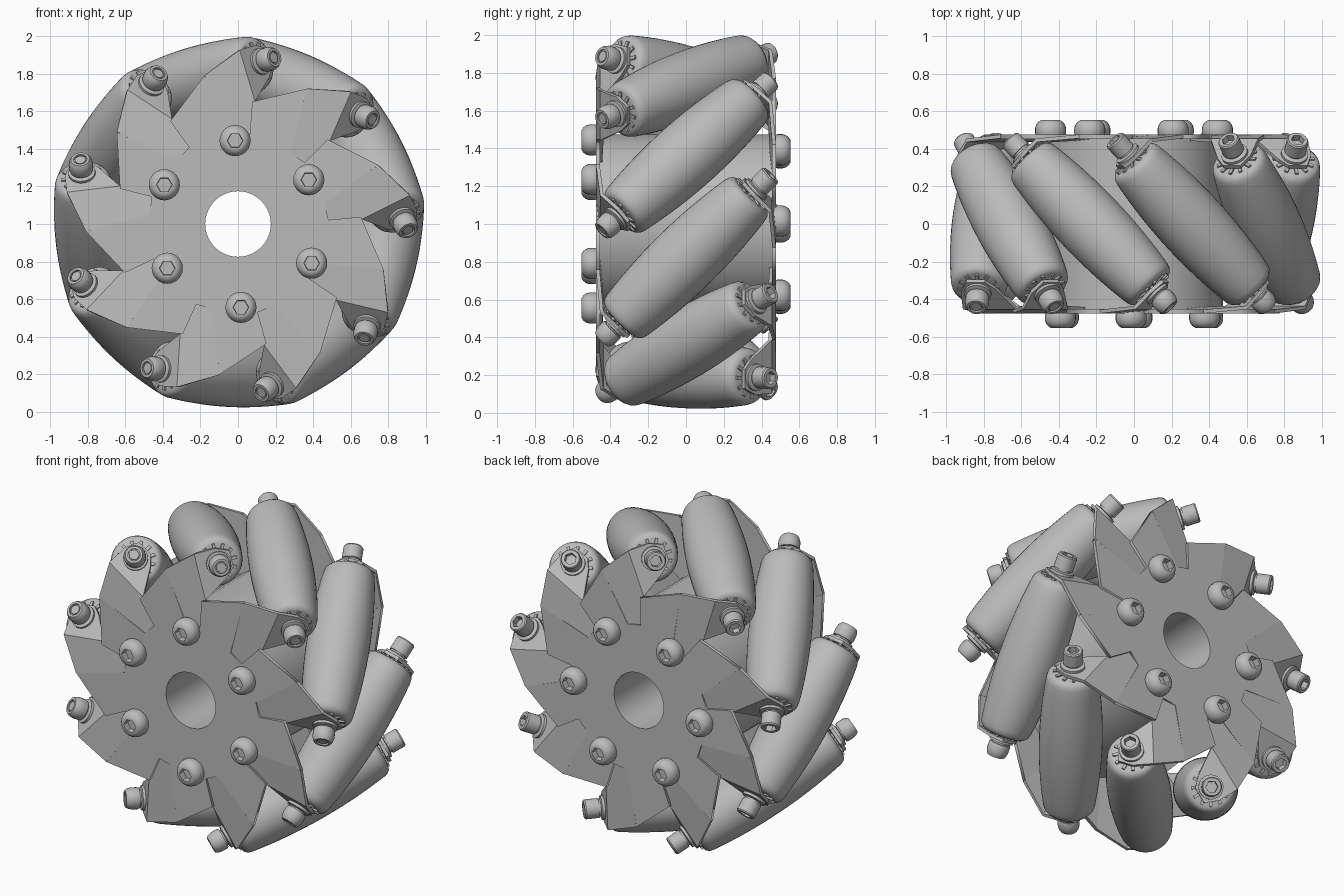
import bpy, bmesh, math
from mathutils import Matrix, Vector

cube = bpy.data.objects.get("Cube")
if cube:
    bpy.data.objects.remove(cube, do_unlink=True)

COUNT = 9            # rollers around the wheel
AXIS_R = 0.793       # distance of roller axes from the wheel axis
PLATE_Y = 0.465
TAB_S = 0.51         # distance of a tab from the roller middle
H = math.sqrt(0.5)

grey = bpy.data.materials.new("Plain grey")
grey.use_nodes = True
grey.diffuse_color = (0.5, 0.5, 0.5, 1)
grey.node_tree.nodes["Principled BSDF"].inputs["Base Color"].default_value = (0.5, 0.5, 0.5, 1)


def frame(k):
    """Local axes of station k: radial, tangential, along the wheel axis."""
    a = math.radians(27 + 360 / COUNT * k)
    c, s = math.cos(a), math.sin(a)
    return Matrix(((c, -s, 0, 0), (0, 0, 1, 0), (s, c, 0, 1), (0, 0, 0, 1)))


def finish(bm, name, angle=None):
    """Make the object; without an angle it stays flat shaded."""
    bmesh.ops.recalc_face_normals(bm, faces=bm.faces)
    mesh = bpy.data.meshes.new(name)
    bm.to_mesh(mesh)
    bm.free()
    mesh.materials.append(grey)
    obj = bpy.data.objects.new(name, mesh)
    bpy.context.collection.objects.link(obj)
    if angle:
        bpy.ops.object.select_all(action="DESELECT")
        obj.select_set(True)
        bpy.context.view_layer.objects.active = obj
        bpy.ops.object.shade_smooth_by_angle(angle=math.radians(angle))
    return obj


def lathe(bm, profile, matrix, seg=24, hexes=(), cap=True):
    """Turn (radius, height) pairs about local z; rings listed in hexes are six sided."""
    rings = []
    for i, (rad, h) in enumerate(profile):
        ring = []
        for j in range(seg):
            a = math.tau * j / seg
            q = rad
            if i in hexes:
                q *= math.cos(math.pi / 6) / math.cos(a % (math.pi / 3) - math.pi / 6)
            ring.append(bm.verts.new(matrix @ Vector((q * math.cos(a), q * math.sin(a), h))))
        rings.append(ring)
    pairs = list(zip(rings, rings[1:]))
    if cap:
        bm.faces.new(rings[0])
        bm.faces.new(rings[-1])
    else:
        pairs.append((rings[-1], rings[0]))
    for lo, hi in pairs:
        for j in range(seg):
            n = (j + 1) % seg
            bm.faces.new((lo[j], lo[n], hi[n], hi[j]))


def along(origin, direction):
    return Matrix.Translation(origin) @ Vector(direction).to_track_quat("Z", "Y").to_matrix().to_4x4()


def roller_frame(k, side):
    """Origin at the roller middle, z pointing to the front (-1) or back (1) end."""
    return frame(k) @ along((AXIS_R, 0, 0), (0, side * H, side * H))


# Slightly barrelled rollers with rounded ends
half = [(0.184 - 0.032 * (i / 8) ** 2, 0.44 * i / 8) for i in range(9)]
half += [(0.145, 0.464), (0.131, 0.481), (0.112, 0.487)]
roller_profile = [(r, -s) for r, s in reversed(half[1:])] + half
for k in range(COUNT):
    bm = bmesh.new()
    lathe(bm, roller_profile, roller_frame(k, 1), seg=40)
    finish(bm, f"roller_{k + 1}", 50)

# Ribbed bearing rings, washers and fasteners at both roller ends
for side, label in ((-1, "front"), (1, "back")):
    ribs, fasteners = bmesh.new(), bmesh.new()
    for k in range(COUNT):
        m = roller_frame(k, side)
        for j in range(12):
            place = m @ Matrix.Rotation(math.tau * j / 12, 4, "Z") @ Matrix.Translation((0.088, 0, 0.488))
            bmesh.ops.create_cube(ribs, size=1, matrix=place @ Matrix.Diagonal((0.05, 0.018, 0.018, 1)))
        lathe(ribs, [(0.06, 0.47), (0.06, TAB_S)], m, 12)
        lathe(fasteners, [(0.072, 0.515), (0.072, 0.535), (0.05, 0.54), (0.05, 0.552)], m)
        if side < 0:   # rounded lock nut with the bolt end inside
            lathe(fasteners, [(0.06, 0.548), (0.064, 0.56), (0.064, 0.595), (0.059, 0.615), (0.05, 0.63),
                              (0.036, 0.63), (0.036, 0.618), (0.03, 0.618), (0.028, 0.626)], m)
        else:          # socket head
            lathe(fasteners, [(0.058, 0.55), (0.058, 0.628), (0.052, 0.636),
                              (0.036, 0.636), (0.034, 0.6)], m, hexes=(3, 4))
    finish(ribs, f"{label}_bearing_ribs", 20)
    finish(fasteners, f"{label}_roller_fasteners", 35)

# Side plates: flat centre with a bore and a saw-toothed, slotted rim
RIM = ((0.44, -0.2), (0.46, -0.11), (0.81, -0.06), (0.63, 0.185))
for side, label in ((-1, "front"), (1, "back")):
    curve = bpy.data.curves.new(f"{label}_plate", "CURVE")
    curve.dimensions = "2D"
    curve.fill_mode = "BOTH"
    curve.extrude = 0.011
    outline = []
    for k in range(COUNT):
        for r, t in RIM[::-side]:
            p = frame(k) @ Vector((r, -side * t, 0))
            outline.append((p.x, p.z - 1))
    bore = [(0.175 * math.cos(math.tau * i / 40), 0.175 * math.sin(math.tau * i / 40)) for i in range(40)]
    for loop in (outline, bore):
        spline = curve.splines.new("POLY")
        spline.points.add(len(loop) - 1)
        spline.use_cyclic_u = True
        for point, (x, z) in zip(spline.points, loop):
            point.co = (x, z, 0, 1)
    curve.materials.append(grey)
    plate = bpy.data.objects.new(f"{label}_plate", curve)
    bpy.context.collection.objects.link(plate)
    plate.location = (0, side * PLATE_Y, 1)
    plate.rotation_euler.x = math.pi / 2
    bpy.ops.object.select_all(action="DESELECT")
    plate.select_set(True)
    bpy.context.view_layer.objects.active = plate
    bpy.ops.object.convert(target="MESH")

    # Slightly bent teeth ending in tabs that lie square to the rollers
    bm = bmesh.new()
    for k in range(COUNT):
        def point(r, t, y):
            return bm.verts.new(frame(k) @ Vector((r, -side * t, -side * y)))

        def tooth(r, t):
            return point(r, t, -PLATE_Y - 0.1 * (t + 0.08))

        def tab(r, w):
            c = -TAB_S * H
            return point(r, c - w * H, c + w * H)

        e, a, b = tooth(0.44, -0.2), tooth(0.46, -0.09), tooth(0.81, -0.06)
        c, d = tab(0.885, -0.121), tab(0.6, -0.121)
        bm.faces.new((a, b, c, d, e))
        bm.faces.new((d, c, tab(0.885, 0.0), tab(0.85, 0.08), tab(0.75, 0.08), tab(0.7, 0.03)))
    teeth = finish(bm, f"{label}_teeth")
    solid = teeth.modifiers.new("Thickness", "SOLIDIFY")
    solid.thickness = 0.02
    solid.offset = 0

    # Domed socket screws around the bore
    bm = bmesh.new()
    for k in range(6):
        a = math.radians((32 if side < 0 else 2) + 60 * k)
        m = along((0.445 * math.cos(a), side * PLATE_Y, 1 + 0.445 * math.sin(a)), (0, side, 0))
        lathe(bm, [(0.076, 0), (0.083, 0.02), (0.083, 0.045), (0.077, 0.064), (0.066, 0.079), (0.05, 0.089),
                   (0.042, 0.089), (0.04, 0.05)], m, hexes=(6, 7))
    finish(bm, f"{label}_hub_screws", 50)

# Hub drum between the plates
bm = bmesh.new()
lathe(bm, [(0.475, -0.46), (0.475, 0.46), (0.175, 0.46), (0.175, -0.46)],
      along((0, 0, 1), (0, 1, 0)), 40, cap=False)
finish(bm, "hub_drum", 40)
